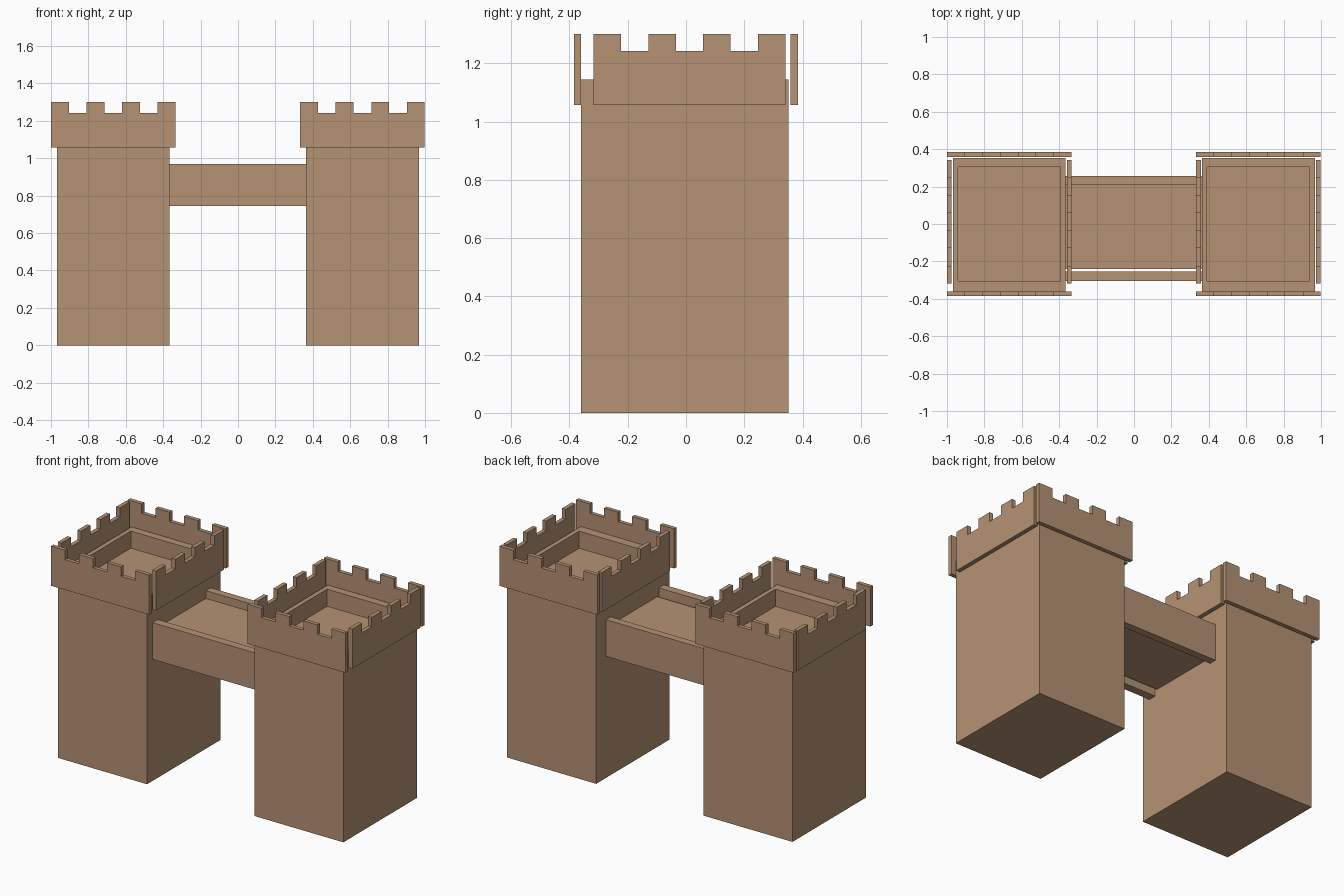
import bpy, bmesh
from mathutils import Matrix

if "Cube" in bpy.data.objects:
    bpy.data.objects.remove(bpy.data.objects["Cube"])

stone = bpy.data.materials.new("tan_stone")
stone.diffuse_color = (0.462, 0.290, 0.176, 1)
stone.use_nodes = True
stone.node_tree.nodes["Principled BSDF"].inputs["Base Color"].default_value = stone.diffuse_color


def finish(bm, name):
    bmesh.ops.recalc_face_normals(bm, faces=bm.faces)
    me = bpy.data.meshes.new(name)
    bm.to_mesh(me)
    bm.free()
    me.materials.append(stone)
    ob = bpy.data.objects.new(name, me)
    bpy.context.collection.objects.link(ob)
    return ob


def add_box(bm, x0, x1, y0, y1, z0, z1):
    m = (Matrix.Translation(((x0 + x1) / 2, (y0 + y1) / 2, (z0 + z1) / 2))
         @ Matrix.Diagonal((x1 - x0, y1 - y0, z1 - z0, 1)))
    return bmesh.ops.create_cube(bm, size=1, matrix=m)


def box(name, *b):
    bm = bmesh.new()
    add_box(bm, *b)
    return finish(bm, name)


def tower(name, cx):
    # solid body with a sunken roof
    bm = bmesh.new()
    add_box(bm, cx - 0.302, cx + 0.302, -0.36, 0.352, 0, 1.145)
    bm.normal_update()
    top = max(bm.faces, key=lambda f: f.calc_center_median().z)
    bmesh.ops.inset_region(bm, faces=[top], thickness=0.04)
    for v, in zip(top.verts):
        v.co.y = 0.305 if v.co.y > 0 else -0.305
    floor = bmesh.ops.extrude_discrete_faces(bm, faces=[top])["faces"][0]
    for v in floor.verts:
        v.co.z = 1.04
    finish(bm, name)


def battlement(name, along_x, start, length, d0, d1):
    # notched outline, four merlons and three gaps, extruded to a plate
    step = length / 7
    pts = [(start, 1.057)]
    for i in range(7):
        z = 1.30 if i % 2 == 0 else 1.242
        pts += [(start + i * step, z), (start + (i + 1) * step, z)]
    pts.append((start + length, 1.057))
    bm = bmesh.new()
    verts = [bm.verts.new((a, d0, z) if along_x else (d0, a, z)) for a, z in pts]
    face = bm.faces.new(verts)
    ext = bmesh.ops.extrude_face_region(bm, geom=[face], use_keep_orig=True)
    for v in ext["geom"]:
        if isinstance(v, bmesh.types.BMVert):
            v.co[1 if along_x else 0] = d1
    finish(bm, name)


# two towers with battlements on all four sides
for side, cx in (("left", -0.667), ("right", 0.665)):
    tower(side + "_tower", cx)
    battlement(side + "_front_battlement", True, cx - 0.333, 0.666, -0.384, -0.36)
    battlement(side + "_back_battlement", True, cx - 0.333, 0.666, 0.359, 0.384)
    battlement(side + "_outer_battlement", False, -0.318, 0.66, cx - 0.333, cx - 0.308)
    battlement(side + "_inner_battlement", False, -0.318, 0.66, cx + 0.308, cx + 0.333)

# bridge deck and its two side walls
box("bridge_deck", -0.367, 0.364, -0.24, 0.21, 0.78, 0.922)
box("bridge_front_wall", -0.367, 0.364, -0.305, -0.255, 0.745, 0.97)
box("bridge_back_wall", -0.367, 0.364, 0.21, 0.256, 0.745, 0.97)
